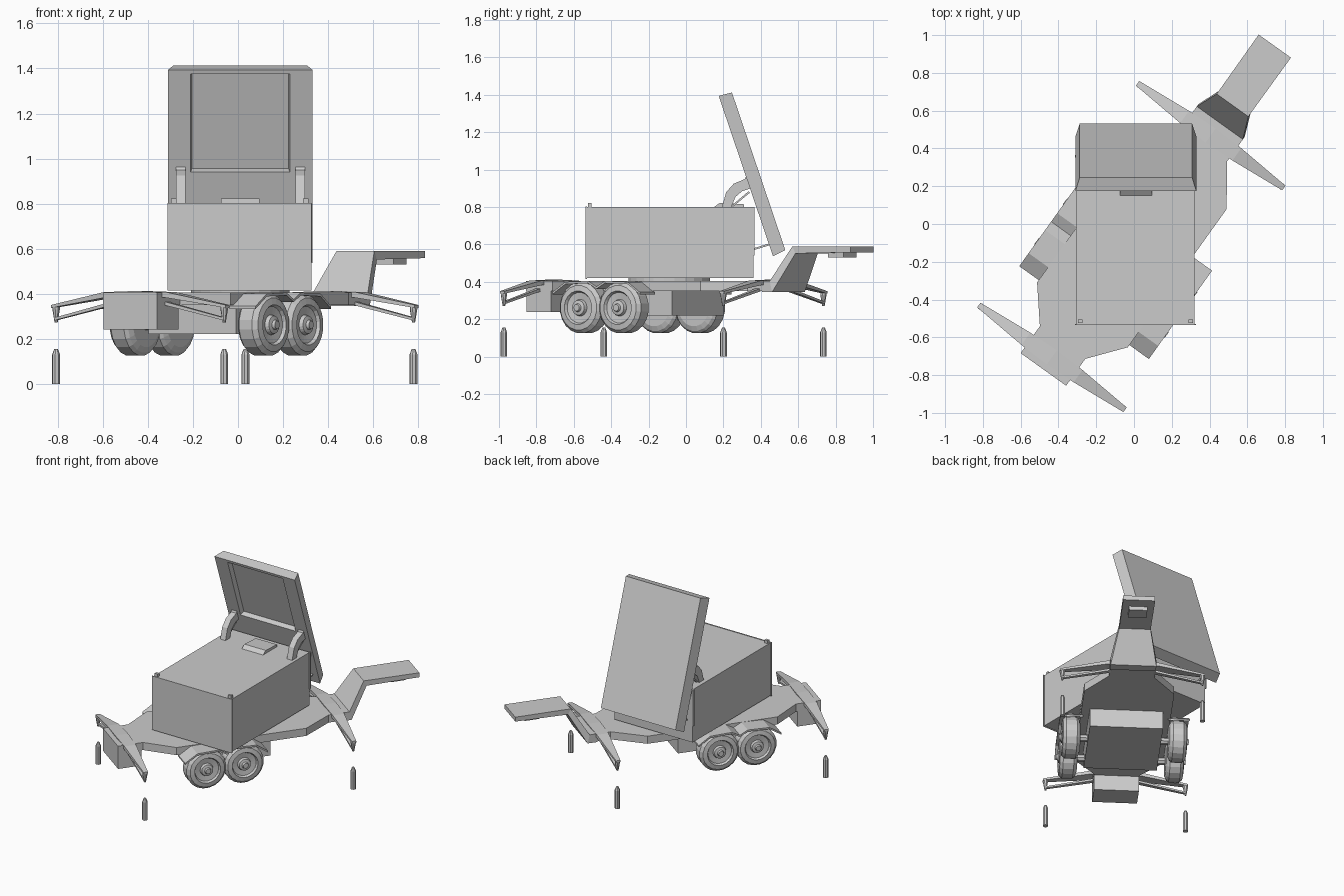
import bpy, bmesh, math
from mathutils import Matrix, Vector

# Trailer frame: local y runs along the tongue, local x to its right
TRAILER = Matrix.Translation((0.047, -0.034, 0)) @ Matrix.Rotation(math.radians(-35.6), 4, 'Z')
WORLD = Matrix.Identity(4)


def loft(name, rings, mat=WORLD):
    bm = bmesh.new()
    vs = [[bm.verts.new(p) for p in r] for r in rings]
    n = len(rings[0])
    for a, b in zip(vs, vs[1:]):
        for i in range(n):
            j = (i + 1) % n
            bm.faces.new((a[i], a[j], b[j], b[i]))
    bm.faces.new(vs[0])
    bm.faces.new(vs[-1])
    bmesh.ops.recalc_face_normals(bm, faces=bm.faces)
    me = bpy.data.meshes.new(name)
    bm.to_mesh(me)
    bm.free()
    ob = bpy.data.objects.new(name, me)
    bpy.context.collection.objects.link(ob)
    ob.matrix_world = mat
    return ob


def plan(name, pts, z0, z1, mat=WORLD):
    return loft(name, [[(x, y, z) for x, y in pts] for z in (z0, z1)], mat)


def side(name, pts, x0, x1, mat=WORLD):
    return loft(name, [[(x, y, z) for y, z in pts] for x in (x0, x1)], mat)


def box(name, x0, x1, y0, y1, z0, z1, mat=WORLD):
    return plan(name, [(x0, y0), (x1, y0), (x1, y1), (x0, y1)], z0, z1, mat)


def lathe(name, prof, n, axis, centre, mat=WORLD):
    rings = []
    for h, r in prof:
        ring = []
        for i in range(n):
            a = 2 * math.pi * (i + 0.5) / n
            c, s = r * math.cos(a), r * math.sin(a)
            ring.append(Vector((h, c, s) if axis == 'x' else (c, s, h)) + Vector(centre))
        rings.append(ring)
    return loft(name, rings, mat)


def strips(name, sections, mat=WORLD):
    # sections along y: (y, z_top, y_bottom, z_bottom, half width)
    return loft(name, [[(-w, y, zt), (w, y, zt), (w, yb, zb), (-w, yb, zb)]
                       for y, zt, yb, zb, w in sections], mat)


# Trailer deck, rear block, belly tank and raised tongue
half = [(0.148, -0.905), (0.148, -0.73), (0.295, -0.55), (0.295, 0.35), (0.15, 0.555), (0.15, 0.66)]
plan("deck", half + [(-x, y) for x, y in reversed(half)], 0.35, 0.405, TRAILER)
box("rear_block", -0.147, 0.147, -0.903, -0.74, 0.24, 0.36, TRAILER)
box("belly_tank", -0.24, 0.24, -0.43, 0.12, 0.22, 0.36, TRAILER)
strips("tongue", [(0.65, 0.405, 0.65, 0.345, 0.15), (0.70, 0.405, 0.715, 0.345, 0.15),
                  (0.815, 0.59, 0.835, 0.552, 0.103), (1.2, 0.59, 1.2, 0.558, 0.105)], TRAILER)
box("coupling_plate", -0.06, 0.06, 1.02, 1.12, 0.53, 0.56, TRAILER)

# Wheels, axles and fenders
tyre = [(0.29, 0.10), (0.30, 0.125), (0.315, 0.138), (0.385, 0.138), (0.405, 0.12), (0.41, 0.09),
        (0.395, 0.082), (0.39, 0.045), (0.408, 0.04), (0.412, 0.022), (0.425, 0.018)]
arch = [(-0.535, 0.345), (-0.45, 0.40), (-0.30, 0.405), (-0.245, 0.375),
        (-0.19, 0.405), (-0.04, 0.40), (0.04, 0.345)]
arch += [(y, z - 0.012) for y, z in reversed(arch)]
for y in (-0.375, -0.115):
    lathe("axle", [(-0.3, 0.025), (0.3, 0.025)], 8, 'x', (0, y, 0.262), TRAILER)
    for sg in (-1, 1):
        lathe("wheel", [(sg * h, r) for h, r in tyre], 20, 'x', (0, y, 0.262), TRAILER)
for sg in (-1, 1):
    side("fender", arch, sg * 0.28, sg * 0.422, TRAILER)

# Outriggers with their feet and ground posts
for y in (-0.827, 0.617):
    for sg in (-1, 1):
        def bar(name, secs):
            loft(name, [[(sg * x, y - w, z0), (sg * x, y + w, z0), (sg * x, y + w, z1), (sg * x, y - w, z1)]
                        for x, w, z0, z1 in secs], TRAILER)
        bar("outrigger_beam", [(0.0, 0.045, 0.385, 0.412), (0.17, 0.04, 0.382, 0.407),
                               (0.476, 0.015, 0.337, 0.35)])
        bar("outrigger_strut", [(0.13, 0.016, 0.352, 0.368), (0.46, 0.01, 0.282, 0.294)])
        lathe("outrigger_foot", [(0.272, 0.007), (0.33, 0.017), (0.345, 0.017)], 8, 'z',
              (sg * 0.459, y, 0), TRAILER)
        lathe("ground_post", [(0.0, 0.018), (0.13, 0.018), (0.155, 0.008)], 8, 'z',
              (sg * 0.459, y, 0), TRAILER)

# Equipment housing on its turntable
lathe("turntable", [(0.40, 0.22), (0.425, 0.22)], 24, 'z', (0.01, -0.09, 0))
box("housing", -0.305, 0.32, -0.53, 0.36, 0.42, 0.80)
box("housing_front_plate", -0.312, 0.327, -0.536, -0.53, 0.415, 0.803)
for x in (-0.285, 0.30):
    box("lifting_lug", x - 0.012, x + 0.012, -0.525, -0.505, 0.80, 0.822)
for x in (-0.309, 0.324):
    box("side_rail", x - 0.004, x + 0.004, 0.352, 0.366, 0.54, 0.80)
side("roof_wedge", [(0.15, 0.80), (0.18, 0.822), (0.31, 0.815), (0.31, 0.80)], -0.075, 0.095)

# Tilted panel: local x width, local y thickness (back is +y), local z height
PANEL = Matrix.Translation((0.01, 0.465, 0.537)) @ Matrix.Rotation(math.radians(18.7), 4, 'X')


def rect(w, z0, z1, y):
    return [(-w, y, z0), (w, y, z0), (w, y, z1), (-w, y, z1)]


loft("antenna_panel", [rect(0.298, 0.01, 0.90, 0.073), rect(0.32, 0.0, 0.905, 0.0),
                       rect(0.22, 0.425, 0.885, 0.0), rect(0.215, 0.43, 0.88, 0.035)], PANEL)

# Lifting arms, rams and lower hinge links
arm = [(0.19, 0.795), (0.215, 0.88), (0.255, 0.925), (0.315, 0.95), (0.33, 0.985), (0.345, 0.90),
       (0.30, 0.885), (0.265, 0.855), (0.24, 0.795)]
for x in (-0.255, 0.277):
    side("lift_arm", arm, x - 0.021, x + 0.021)
    side("ram", [(0.235, 0.80), (0.335, 0.885), (0.342, 0.877), (0.243, 0.795)], x - 0.006, x + 0.006)
    side("hinge_link", [(0.355, 0.578), (0.45, 0.607), (0.452, 0.597), (0.355, 0.568)], x - 0.01, x + 0.01)
